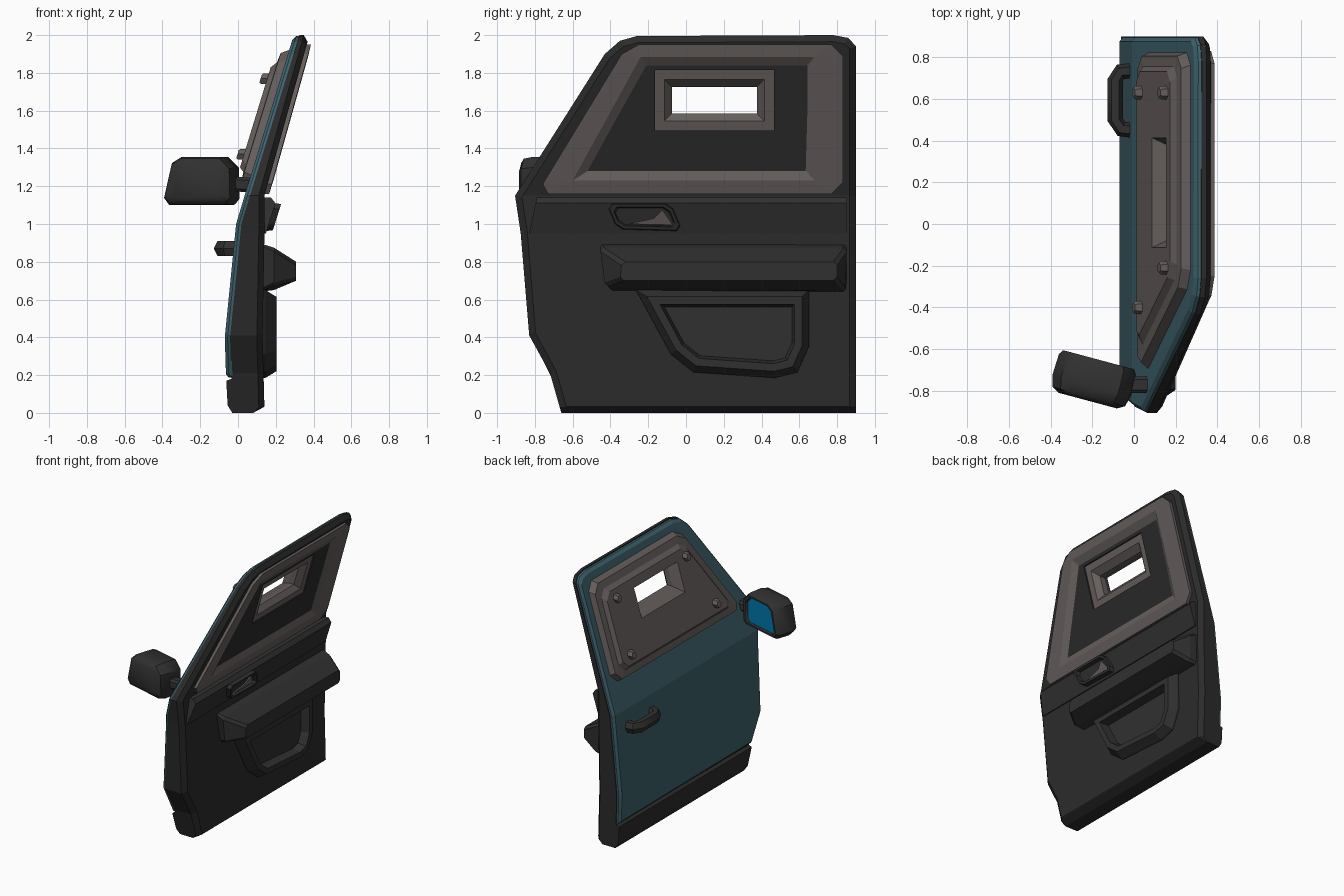
import bpy, bmesh, math
from mathutils import Vector, Matrix

if "Cube" in bpy.data.objects:
    bpy.data.objects.remove(bpy.data.objects["Cube"])


def material(name, rgb):
    m = bpy.data.materials.new(name)
    m.diffuse_color = (*rgb, 1)
    m.use_nodes = True
    m.node_tree.nodes["Principled BSDF"].inputs["Base Color"].default_value = m.diffuse_color
    return m


FRAME = material("black_frame", (0.024, 0.024, 0.024))
TRIM = material("dark_trim", (0.030, 0.030, 0.030))
TEAL = material("teal_paint", (0.050, 0.125, 0.155))
ARMOUR = material("warm_grey_armour", (0.130, 0.112, 0.108))
GLASS = material("blue_glass", (0.0, 0.19, 0.42))


def curve(*pts, off=0.0):
    """Piecewise linear x(z), remembering its bend heights."""
    def f(z):
        for (z0, x0), (z1, x1) in zip(pts, pts[1:]):
            if z <= z1:
                return x0 + (x1 - x0) * max(0, (z - z0) / (z1 - z0)) + off
        return pts[-1][1] + off
    f.bends = [p[0] for p in pts]
    f.pts = pts
    return f


def shift(f, d):
    return curve(*f.pts, off=d)


def const(x):
    return curve((0, x), (3, x))


def inset(poly, d):
    """Mitred inset of a counter-clockwise (y, z) outline."""
    out, n = [], len(poly)
    for i in range(n):
        a, b, c = (Vector(poly[j % n]) for j in (i - 1, i, i + 1))
        e, g = (b - a).normalized(), (c - b).normalized()
        n1, n2 = Vector((-e.y, e.x)), Vector((-g.y, g.x))
        out.append(tuple(b + (n1 + n2) * d / (1 + n1.dot(n2))))
    return out


def chamfer(poly, c):
    out, n = [], len(poly)
    for i in range(n):
        a, b, d = (Vector(poly[j % n]) for j in (i - 1, i, i + 1))
        out += [tuple(b + (a - b).normalized() * c), tuple(b + (d - b).normalized() * c)]
    return out


def rect(y0, y1, z0, z1, grow=0.0):
    return [(y0 - grow, z0 - grow), (y1 + grow, z0 - grow),
            (y1 + grow, z1 + grow), (y0 - grow, z1 + grow)]


def loft(loops):
    bm = bmesh.new()
    rings = [[bm.verts.new(p) for p in loop] for loop in loops]
    n = len(rings[0])
    for a, b in zip(rings, rings[1:]):
        for i in range(n):
            bm.faces.new((a[i], a[(i + 1) % n], b[(i + 1) % n], b[i]))
    bm.faces.new(rings[0])
    bm.faces.new(rings[-1])
    bmesh.ops.recalc_face_normals(bm, faces=bm.faces)
    return bm


def finish(name, bm, mat, smooth=False):
    me = bpy.data.meshes.new(name)
    bm.to_mesh(me)
    bm.free()
    ob = bpy.data.objects.new(name, me)
    bpy.context.collection.objects.link(ob)
    me.materials.append(mat)
    if smooth:
        me.polygons.foreach_set("use_smooth", [True] * len(me.polygons))
        me.set_sharp_from_angle(angle=math.radians(40))
    return ob


def panel(name, mat, levels):
    """Stack (y, z) outlines from outside to inside, each lying on its own bent sheet x(z)."""
    bm = loft([[(t, y, z) for y, z in poly] for t, (poly, _) in enumerate(levels)])
    for h in sorted({b for _, f in levels for b in f.bends}):
        bmesh.ops.bisect_plane(bm, geom=bm.verts[:] + bm.edges[:] + bm.faces[:],
                               dist=1e-5, plane_co=(0, 0, h), plane_no=(0, 0, 1))
    for v in bm.verts:
        k = min(int(v.co.x + 1e-6), len(levels) - 2)
        w = v.co.x - k
        v.co.x = levels[k][1](v.co.z) * (1 - w) + levels[k + 1][1](v.co.z) * w
    return finish(name, bm, mat)


def cut(ob, cutter):
    cutter.hide_render = True
    cutter.display_type = 'WIRE'
    m = ob.modifiers.new("opening", 'BOOLEAN')
    m.operation, m.solver, m.object = 'DIFFERENCE', 'EXACT', cutter


# Bent sheets: painted outside, frame outside, frame inside, sill
outer = curve((0.18, -0.063), (0.4, -0.07), (1.0, -0.01), (1.15, 0.035), (2.0, 0.295))
back = curve((0, -0.03), (0.04, -0.055), (0.17, -0.062), (0.18, -0.035), (0.4, -0.042),
             (1.0, 0.018), (1.15, 0.063), (2.0, 0.325))
inner = curve((0, 0.11), (0.03, 0.14), (0.4, 0.13), (0.95, 0.14), (1.15, 0.14), (2.0, 0.378))
sill = curve((0.95, 0.148), (1.11, 0.198), (1.14, 0.175))

# Door frame and painted skin
upper = [(0.9, 1.94), (0.86, 1.985), (0.78, 2.0), (-0.26, 1.995), (-0.35, 1.97), (-0.43, 1.9),
         (-0.905, 1.15), (-0.875, 0.95), (-0.83, 0.41)]
outline = [(-0.66, 0), (0.9, 0)] + upper + [(-0.72, 0.21)]
skin_line = [(-0.72, 0.19), (0.9, 0.18)] + upper
frame = panel("door_frame", FRAME, [(outline, back), (outline, shift(inner, -0.03)),
                                    (inset(outline, 0.035), inner)])
skin = panel("painted_skin", TEAL, [(inset(skin_line, 0.025), outer),
                                    (inset(skin_line, 0.006), shift(outer, 0.015)),
                                    (inset(skin_line, 0.006), shift(back, 0.006))])

# Armour plate that fills the window, stepped outside and recessed inside
o = [(-0.74, 1.2), (0.83, 1.2), (0.83, 1.93), (-0.285, 1.93)]
i = [(-0.79, 1.16), (0.83, 1.16), (0.83, 1.95), (-0.31, 1.95)]
plate = panel("armour_plate", ARMOUR, [
    (chamfer(inset(o, 0.10), 0.05), shift(outer, -0.07)),
    (chamfer(inset(o, 0.075), 0.05), shift(outer, -0.045)),
    (chamfer(inset(o, 0.025), 0.06), shift(outer, -0.04)),
    (chamfer(o, 0.06), shift(outer, 0.02)),
    (chamfer(i, 0.06), shift(inner, -0.02)),
    (chamfer(i, 0.06), shift(inner, 0.022)),
    (chamfer([(-0.60, 1.23), (0.68, 1.23), (0.68, 1.885), (-0.24, 1.885)], 0.004), shift(inner, 0.025)),
    (chamfer([(-0.49, 1.30), (0.615, 1.30), (0.63, 1.82), (-0.2, 1.82)], 0.004), shift(inner, -0.01))])

# View slot, tapered from both sides
slot = (-0.075, 0.375, 1.585, 1.725)
cutter = panel("slot_cutter", ARMOUR, [(rect(*slot, 0.065), shift(outer, -0.12)),
                                       (rect(*slot), shift(outer, 0.0)),
                                       (rect(*slot), shift(inner, -0.05)),
                                       (rect(*slot, 0.10), shift(inner, 0.05))])
cut(plate, cutter)
clearance = panel("clearance_cutter", FRAME, [(rect(*slot, 0.09), const(-0.5)),
                                              (rect(*slot, 0.09), const(0.8))])
cut(frame, clearance)
cut(skin, clearance)

# Hex bolts on the plate
for k, (y, z) in enumerate([(0.63, 1.77), (0.63, 1.37), (-0.21, 1.77), (-0.40, 1.37)]):
    hexa = [(y + 0.032 * math.cos(a * math.pi / 3), z + 0.032 * math.sin(a * math.pi / 3)) for a in range(6)]
    panel(f"plate_bolt_{k + 1}", ARMOUR, [(inset(hexa, 0.006), shift(outer, -0.105)),
                                          (hexa, shift(outer, -0.095)), (hexa, shift(outer, -0.05))])

# Inner sill, handle bezel and lever
s = [(-0.83, 0.95), (0.85, 0.95), (0.85, 1.14), (-0.79, 1.14)]
panel("inner_sill", TRIM, [(s, const(0.11)), (s, sill)])
h = [(-0.365, 0.97), (-0.015, 0.96), (-0.08, 1.112), (-0.425, 1.112)]
slope = curve((0.90, 0.132), (1.15, 0.210))
panel("handle_bezel", TRIM, [(chamfer(h, 0.03), shift(slope, -0.02)),
                             (chamfer(inset(h, 0.006), 0.03), shift(slope, 0.032)),
                             (chamfer(inset(h, 0.022), 0.025), shift(slope, 0.032)),
                             (chamfer(inset(h, 0.028), 0.025), shift(slope, 0.006))])
lever = [(-0.31, 1.0), (-0.07, 0.995), (-0.125, 1.075), (-0.17, 1.03)]
panel("inner_lever", ARMOUR, [(lever, slope), (lever, shift(slope, 0.016))])

# Armrest
panel("armrest", TRIM, [
    (chamfer([(-0.39, 0.64), (0.85, 0.64), (0.85, 0.90), (-0.455, 0.90)], 0.01), const(0.11)),
    (chamfer([(-0.43, 0.67), (0.84, 0.65), (0.85, 0.87), (-0.455, 0.875)], 0.02), const(0.19)),
    (chamfer([(-0.35, 0.70), (0.80, 0.70), (0.80, 0.80), (-0.34, 0.80)], 0.02), const(0.308))])

# Storage pocket
p = [(-0.265, 0.65), (-0.08, 0.31), (0.04, 0.215), (0.47, 0.185), (0.59, 0.215), (0.65, 0.35), (0.65, 0.65)]
panel("door_pocket", TRIM, [(p, const(0.11)), (p, const(0.145)), (inset(p, 0.035), const(0.203)),
                            (inset(p, 0.075), const(0.203)), (inset(p, 0.09), const(0.142))])

# Outer pull handle: hexagonal tube swept along a bracket path
path = [Vector(q) for q in [(0.0, 0.45), (-0.06, 0.455), (-0.09, 0.50), (-0.09, 0.69), (-0.065, 0.73), (0.0, 0.735)]]
rings = []
for k, q in enumerate(path):
    d = (path[min(k + 1, 5)] - path[max(k - 1, 0)]).normalized()
    side = Vector((d.y, -d.x))
    rings.append([(q.x + side.x * r * 0.038, q.y + side.y * r * 0.038, 0.87 + w * 0.04)
                  for r, w in [(1, 0), (0.5, 1), (-0.5, 1), (-1, 0), (-0.5, -1), (0.5, -1)]])
finish("pull_handle", loft(rings), TRIM, True)

# Wing mirror: housing, glass and arm
shell = [(-0.198, -0.09), (-0.17, -0.128), (0.165, -0.128), (0.192, -0.095),
         (0.188, 0.07), (0.13, 0.128), (-0.10, 0.128), (-0.155, 0.095)]
turn = Matrix.Translation((-0.192, -0.746, 1.228)) @ Matrix.Rotation(math.radians(-15), 4, 'Z')


def mirror_part(name, mat, sections):
    bm = loft([[turn @ Vector((u * k, y, w * k)) for u, w in shell] for y, k in sections])
    return finish(name, bm, mat, True)


mirror_part("mirror_housing", TRIM, [(0.075, 0.76), (0.098, 0.80), (0.098, 0.90), (0.075, 0.98),
                                     (-0.03, 1.0), (-0.085, 0.92), (-0.105, 0.74)])
mirror_part("mirror_glass", GLASS, [(0.072, 0.755), (0.080, 0.755)])
panel("mirror_arm", TRIM, [(chamfer(rect(-0.81, -0.73, 1.175, 1.25), 0.015), const(-0.05)),
                           (chamfer(rect(-0.81, -0.73, 1.165, 1.245), 0.015), const(0.10))])
